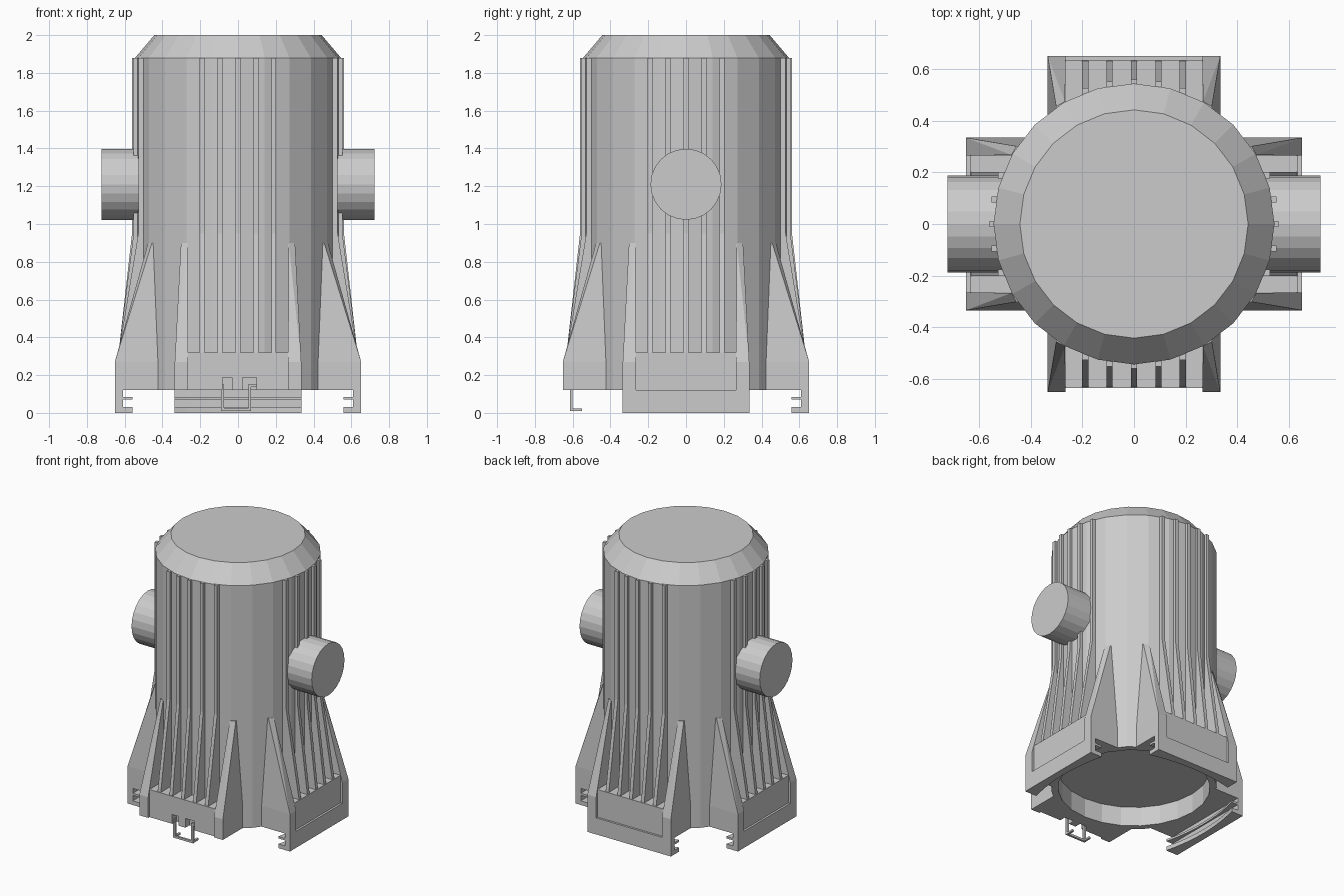
import bpy, bmesh
from math import pi, sqrt, tau
from mathutils import Matrix, Vector

if "Cube" in bpy.data.objects:
    bpy.data.objects.remove(bpy.data.objects["Cube"])

R = 0.545            # barrel radius
HALF, OUT = 0.335, 0.652   # foot half width and reach


def finish(name, bm, turn=0.0):
    """Turn the part about z, fix normals and link it."""
    bmesh.ops.remove_doubles(bm, verts=bm.verts, dist=1e-5)
    bmesh.ops.recalc_face_normals(bm, faces=bm.faces)
    bm.transform(Matrix.Rotation(turn, 4, 'Z'))
    mesh = bpy.data.meshes.new(name)
    bm.to_mesh(mesh)
    bm.free()
    ob = bpy.data.objects.new(name, mesh)
    bpy.context.collection.objects.link(ob)
    return ob


def add_prism(bm, pts, vec):
    """Extrude a planar outline along vec."""
    face = bm.faces.new([bm.verts.new(p) for p in pts])
    ext = bmesh.ops.extrude_face_region(bm, geom=[face], use_keep_orig=True)
    bmesh.ops.translate(bm, vec=vec, verts=[v for v in ext['geom'] if isinstance(v, bmesh.types.BMVert)])


def add_box(bm, x0, x1, y0, y1, z0, z1):
    add_prism(bm, [(x0, y0, z0), (x1, y0, z0), (x1, y1, z0), (x0, y1, z0)], (0, 0, z1 - z0))


def on_circle(x, r):
    return sqrt(r * r - x * x)


# Barrel with bevelled cap and recessed underside
bm = bmesh.new()
profile = [(0, .26), (.5, .26), (.5, .12), (R, .12), (R, 1.88), (.443, 2), (0, 2)]
vs = [bm.verts.new((x, 0, z)) for x, z in profile]
es = [bm.edges.new(p) for p in zip(vs, vs[1:])]
bmesh.ops.spin(bm, geom=vs + es, axis=(0, 0, 1), cent=(0, 0, 0), angle=tau, steps=24)
finish("barrel", bm)

# Side knobs
for name, s in (("left_knob", -1), ("right_knob", 1)):
    bm = bmesh.new()
    bmesh.ops.create_cone(bm, cap_ends=True, segments=24, radius1=.188, radius2=.188, depth=.3,
                          matrix=Matrix.Translation((s * .573, 0, 1.21)) @ Matrix.Rotation(pi / 2, 4, 'Y'))
    finish(name, bm)

# Four flared feet, modelled facing +y and turned into place
panels = {}
for side, turn in (("back", 0), ("left", pi / 2), ("front", pi), ("right", -pi / 2)):
    # Panel below the ribs, its inner edge following the barrel
    bm = bmesh.new()
    xs = [-.27 + .09 * i for i in range(7)]
    outline = [(x, on_circle(x, .52), .12) for x in xs] + [(.27, .637, .12), (-.27, .637, .12)]
    add_prism(bm, outline, (0, 0, .2))
    panels[side] = finish(side + "_panel", bm, turn)

    # Corner buttresses tapering into the barrel
    bm = bmesh.new()
    for s in (-1, 1):
        pts = [(x, y, z) for z in (.12, .27)
               for x, y in ((.265, .447), (HALF, .398), (HALF, OUT), (.265, OUT))]
        pts += [(.268, .476, .9), (.302, .456, .9), (.268, .44, .9), (.302, .42, .9)]
        hull = [bm.verts.new((s * x, y, z)) for x, y, z in pts]
        bmesh.ops.convex_hull(bm, input=hull)
    finish(side + "_buttresses", bm, turn)

    # Five cooling ribs
    bm = bmesh.new()
    for i in range(-2, 3):
        x = i * .095
        y = on_circle(x, .561)
        rib = [(.5, .3), (.632, .3), (.632, .32), (y, .95), (y, 1.88), (.5, 1.88)]
        add_prism(bm, [(x - .0125, a, b) for a, b in rib], (.025, 0, 0))
    finish(side + "_ribs", bm, turn)

    # Grooved skirt on every side except the open front
    if side != "front":
        bm = bmesh.new()
        add_box(bm, -HALF, HALF, .61, OUT, 0, .12)
        xs = [HALF * (i / 5 - 1) for i in range(11)]
        for z, h in ((0, .03), (.07, .015)):
            lip = [(x, .6 - .042 * (x / HALF) ** 2, z) for x in xs]
            add_prism(bm, lip + [(HALF, .62, z), (-HALF, .62, z)], (0, 0, h))
        finish(side + "_skirt", bm, turn)

# Two small slots in the front panel
bm = bmesh.new()
add_box(bm, -.082, -.032, -.7, -.59, .1, .187)
add_box(bm, .024, .098, -.7, -.59, .1, .187)
cutter = finish("slot_cutter", bm)
cutter.hide_render = True
cutter.hide_set(True)
mod = panels["front"].modifiers.new("slots", 'BOOLEAN')
mod.object = cutter
mod.operation = 'DIFFERENCE'

# Wire latch hanging from the front panel
bm = bmesh.new()
add_box(bm, -.09, -.075, -.615, -.6, .01, .15)
add_box(bm, .055, .07, -.615, -.6, .01, .15)
add_box(bm, .055, .098, -.615, -.6, .137, .152)
add_box(bm, -.09, .07, -.615, -.6, .01, .025)
for x in (-.09, .055):
    add_box(bm, x, x + .015, -.61, -.55, .011, .024)
finish("front_latch", bm)
